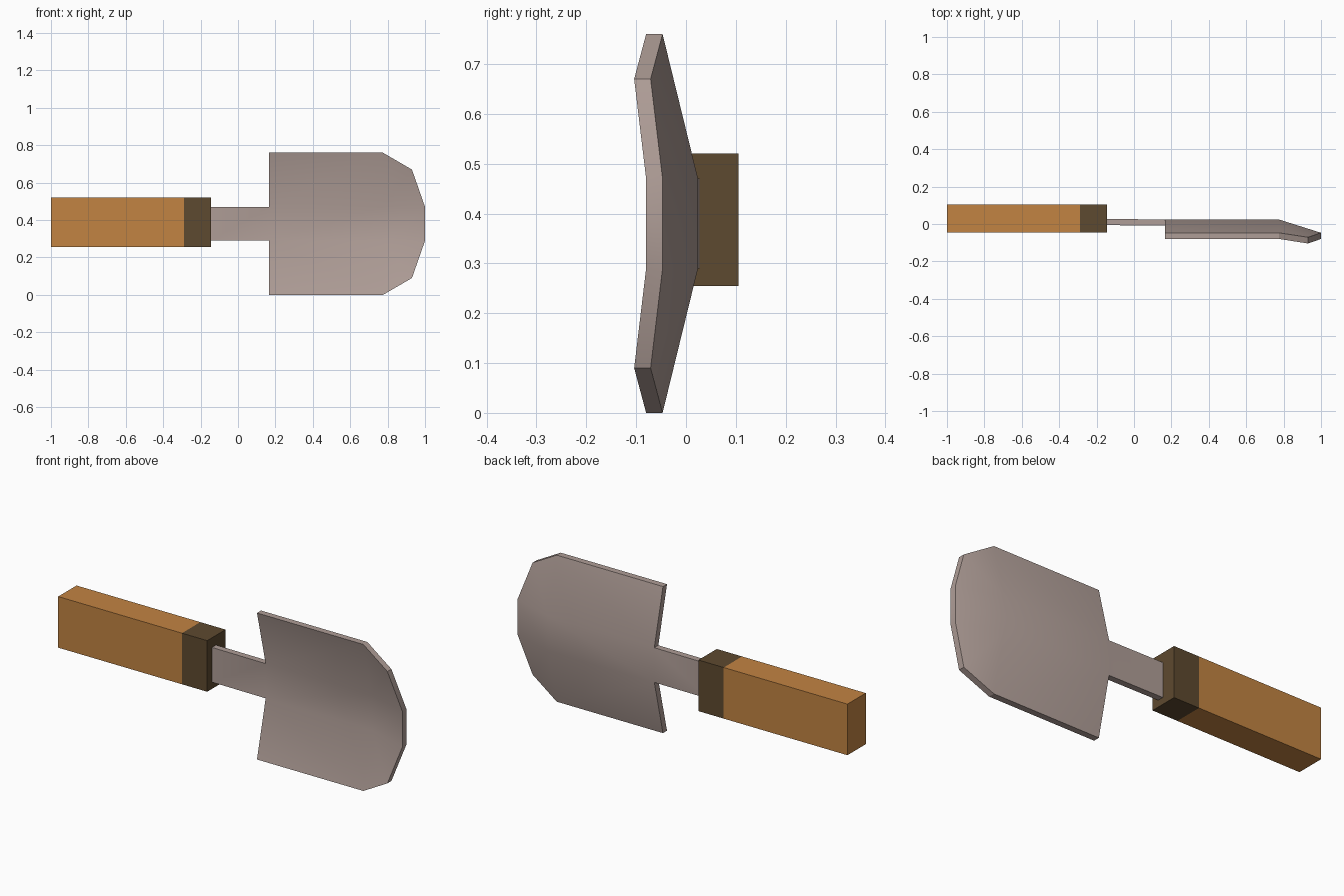
import bpy, bmesh, math
from mathutils import Vector

if "Cube" in bpy.data.objects:
    bpy.data.objects.remove(bpy.data.objects["Cube"])


def material(name, rgb):
    m = bpy.data.materials.new(name)
    m.diffuse_color = (*rgb, 1)
    m.use_nodes = True
    m.node_tree.nodes["Principled BSDF"].inputs["Base Color"].default_value = m.diffuse_color
    return m


WOOD = material("orange wood", (0.54, 0.23, 0.055))
COLLAR = material("dark brown", (0.111, 0.067, 0.029))
METAL = material("warm grey metal", (0.43, 0.34, 0.31))


def add_object(name, bm, mats):
    bmesh.ops.recalc_face_normals(bm, faces=bm.faces)
    me = bpy.data.meshes.new(name)
    bm.to_mesh(me)
    bm.free()
    for m in mats:
        me.materials.append(m)
    ob = bpy.data.objects.new(name, me)
    bpy.context.collection.objects.link(ob)
    return ob


def box(lo, hi):
    bm = bmesh.new()
    bmesh.ops.create_cube(bm, size=1)
    lo, hi = Vector(lo), Vector(hi)
    for v in bm.verts:
        v.co = (lo + hi) / 2 + v.co * (hi - lo)
    return bm


# Handle: one block, cut so the end next to the blade is dark
bm = box((-1, -0.045, 0.255), (-0.145, 0.105, 0.52))
bmesh.ops.bisect_plane(bm, geom=bm.verts[:] + bm.edges[:] + bm.faces[:],
                       plane_co=(-0.29, 0, 0), plane_no=(1, 0, 0))
for f in bm.faces:
    f.material_index = int(f.calc_center_median().x > -0.29)
add_object("handle", bm, [WOOD, COLLAR])

# Blade: shank and scoop as one bent sheet, given thickness in y
MID_Z, THICK = 0.38, 0.033
# half outline of the back surface: (x, y, distance from the centre line)
inner = [(-0.145, 0.027, 0.09), (0.165, 0.024, 0.09),
         (0.775, 0.024, 0.09), (1.0, -0.047, 0.09)]
outer = [(0.165, -0.047, 0.38), (0.775, -0.047, 0.38), (0.93, -0.071, 0.29)]
bm = bmesh.new()
rows = {}
for side in (-1, 1):
    rows[side] = [bm.verts.new((x, y, MID_Z + side * d)) for x, y, d in inner + outer]
lo, hi = rows[-1], rows[1]
for i in range(3):
    bm.faces.new((lo[i], lo[i + 1], hi[i + 1], hi[i]))
for r in (lo, hi):
    bm.faces.new((r[1], r[4], r[5], r[2]))
    bm.faces.new((r[2], r[5], r[6], r[3]))
bmesh.ops.recalc_face_normals(bm, faces=bm.faces)
back = bm.faces[:]
dup = bmesh.ops.duplicate(bm, geom=bm.verts[:] + bm.edges[:] + back)
front_verts = [g for g in dup["geom"] if isinstance(g, bmesh.types.BMVert)]
bmesh.ops.translate(bm, verts=front_verts, vec=(0, -THICK, 0))
bmesh.ops.bridge_loops(bm, edges=[e for e in bm.edges if e.is_boundary])
blade = add_object("blade", bm, [METAL])

# Smooth bend across the scoop, sharp rim
bpy.context.view_layer.objects.active = blade
blade.select_set(True)
bpy.ops.object.shade_smooth_by_angle(angle=math.radians(25))
